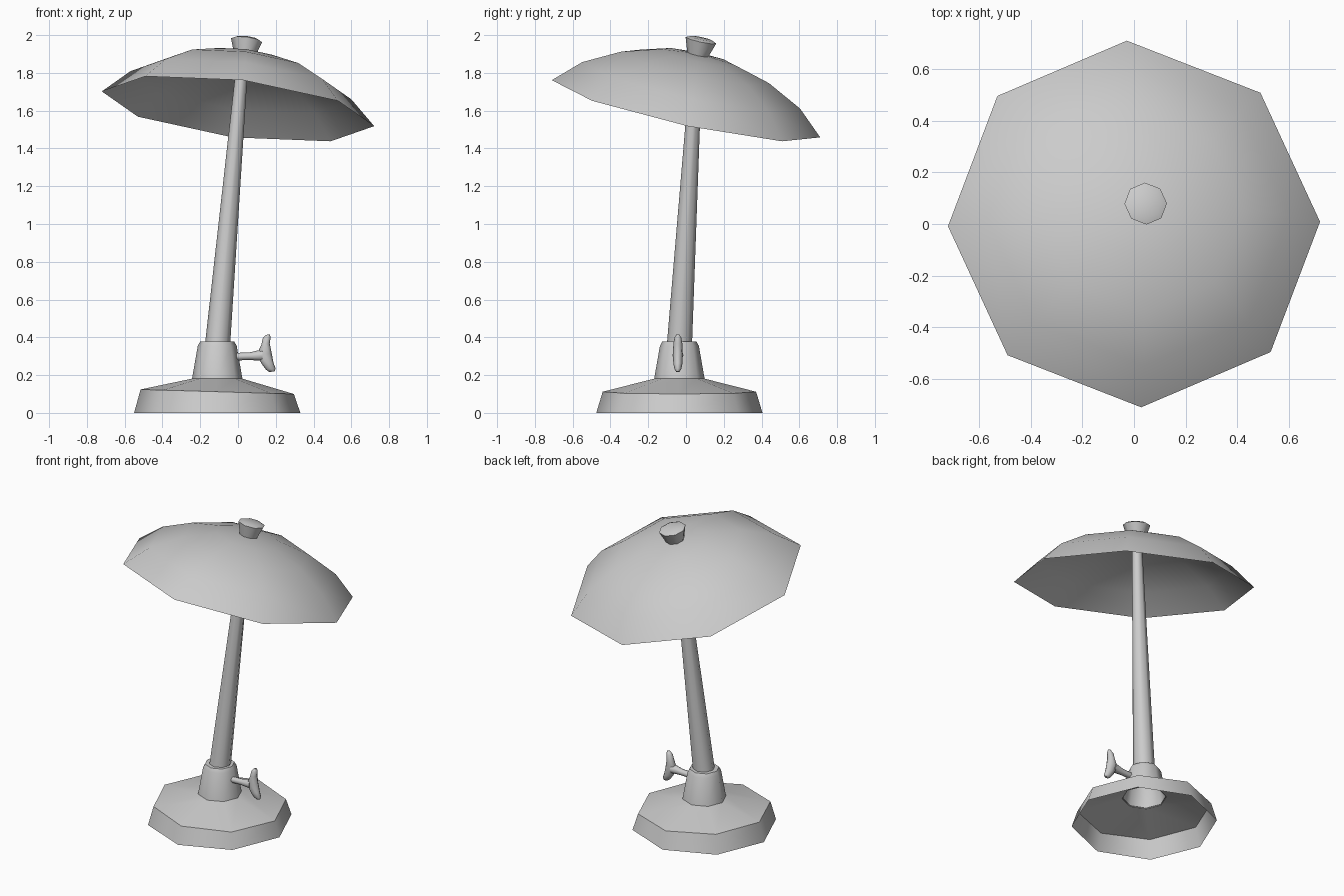
import bpy, bmesh, math
from mathutils import Vector, Matrix

if "Cube" in bpy.data.objects:
    bpy.data.objects.remove(bpy.data.objects["Cube"])

SIDES = 8


def loft(name, rings, cap_start=False, cap_end=False, smooth=50, outward=True):
    """Skin a list of rings (centre, u radius vector, v radius vector)."""
    bm = bmesh.new()
    loops = []
    for c, u, v in rings:
        if u.length < 1e-6:
            loops.append([bm.verts.new(c)] * SIDES)
            continue
        loops.append([bm.verts.new(c + u * math.cos(a) + v * math.sin(a))
                      for a in (2 * math.pi * i / SIDES for i in range(SIDES))])
    for a, b in zip(loops, loops[1:]):
        for i in range(SIDES):
            j = (i + 1) % SIDES
            face = list(dict.fromkeys([a[i], a[j], b[j], b[i]]))
            bm.faces.new(face)
    if cap_start:
        bm.faces.new(loops[0][::-1])
    if cap_end:
        bm.faces.new(loops[-1])
    if outward:
        bmesh.ops.recalc_face_normals(bm, faces=bm.faces[:])
    me = bpy.data.meshes.new(name)
    bm.to_mesh(me)
    bm.free()
    ob = bpy.data.objects.new(name, me)
    bpy.context.collection.objects.link(ob)
    bpy.ops.object.select_all(action='DESELECT')
    ob.select_set(True)
    bpy.context.view_layer.objects.active = ob
    bpy.ops.object.shade_smooth_by_angle(angle=math.radians(smooth))
    return ob


def lathe_rings(profile, origin, x, y, z):
    return [(origin + z * h, x * r, y * r) for r, h in profile]


X, Y, Z = Vector((1, 0, 0)), Vector((0, 1, 0)), Vector((0, 0, 1))
foot = Vector((-0.11, -0.035, 0))

# weighted base: hollow, open underneath, shoulder edge slightly tilted
base_rings = lathe_rings([(0.44, 0), (0.406, 0.112), (0.13, 0.182)], foot, X, Y, Z)
c, u, v = base_rings[1]
base_rings[1] = (c, u + Vector((0, 0, -0.012)), v)
loft("base", base_rings, outward=False)

# collar holding the pole
loft("collar", lathe_rings([(0.134, 0.178), (0.103, 0.355), (0.09, 0.378), (0.055, 0.378)],
                           foot, X, Y, Z), outward=False)

# leaning tapered pole
p0, p1 = Vector((-0.11, -0.036, 0.34)), Vector((0.026, 0.057, 1.885))
d = (p1 - p0).normalized()
px = (X - d * X.dot(d)).normalized()
py = d.cross(px)
loft("pole", [(p0, px * 0.067, py * 0.067), (p1, px * 0.03, py * 0.03)], True, True)

# tilted canopy frame
n = Vector((0.125, 0.218, 1)).normalized()
cx = (X - n * X.dot(n))
cx = Vector((1, 0, -0.125)).normalized()
cy = n.cross(cx)
turn = Matrix.Rotation(math.radians(0.7), 3, n)
cx, cy = turn @ cx, turn @ cy
hub = Vector((0, 0, 1.61))

# canopy: outer shell and thin inner lining meeting at the rim
outer = [(0, 0.302), (0.2, 0.283), (0.4, 0.226), (0.59, 0.128), (0.727, 0)]
lining = [(max(r - 0.006, 0), h - 0.01) for r, h in outer[-2::-1]]
loft("canopy", lathe_rings(outer + lining, hub, cx, cy, n))

# finial on top of the canopy
loft("finial", lathe_rings([(0.052, 0.28), (0.083, 0.374), (0.06, 0.384), (0, 0.386)],
                           hub, cx, cy, n), cap_start=True, smooth=60)

# clamp screw: shaft and bent two-winged grip
ky = -0.043
shaft = [(-0.03, 0.297, 0.02), (0.06, 0.3, 0.02), (0.13, 0.306, 0.03)]
loft("screw_shaft", [(Vector((x, ky, z)), Y * r, Z * r) for x, z, r in shaft], True, True)
wing = [(0.157, 0.414, 0.011, 0.009), (0.152, 0.398, 0.021, 0.018), (0.146, 0.365, 0.022, 0.024),
        (0.138, 0.312, 0.04, 0.026), (0.158, 0.26, 0.03, 0.024), (0.174, 0.232, 0.025, 0.018),
        (0.18, 0.218, 0.014, 0.009)]
loft("screw_wings", [(Vector((x, ky, z)), Vector((rx, 0, rx * 0.15)), Y * ry)
                     for x, z, rx, ry in wing], True, True, smooth=60)
